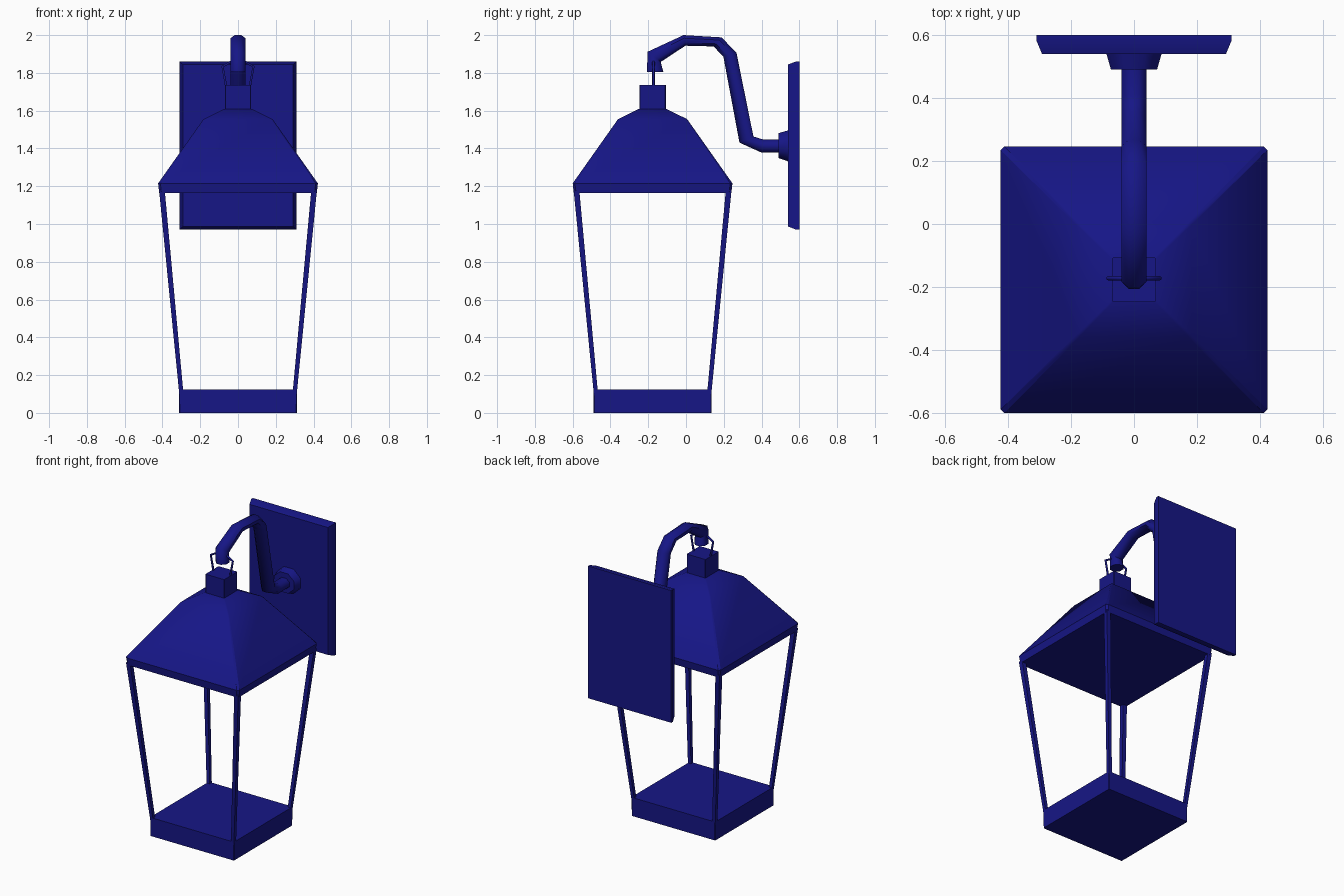
import bpy, bmesh, math
from mathutils import Vector

if "Cube" in bpy.data.objects:
    bpy.data.objects.remove(bpy.data.objects["Cube"])

CY = -0.177  # lantern centre in y

blue = bpy.data.materials.new("dark_blue_metal")
blue.diffuse_color = (0.008, 0.008, 0.24, 1)
blue.use_nodes = True
blue.node_tree.nodes["Principled BSDF"].inputs["Base Color"].default_value = blue.diffuse_color


def loft(name, rings, angle=30):
    """Skin a closed solid through rings of points."""
    bm = bmesh.new()
    loops = [[bm.verts.new(p) for p in r] for r in rings]
    n = len(loops[0])
    for a, b in zip(loops, loops[1:]):
        for i in range(n):
            j = (i + 1) % n
            bm.faces.new((a[i], a[j], b[j], b[i]))
    bm.faces.new(loops[0][::-1])
    bm.faces.new(loops[-1])
    bmesh.ops.recalc_face_normals(bm, faces=bm.faces)
    me = bpy.data.meshes.new(name)
    bm.to_mesh(me)
    bm.free()
    me.materials.append(blue)
    me.shade_smooth()
    me.set_sharp_from_angle(angle=math.radians(angle))
    ob = bpy.data.objects.new(name, me)
    bpy.context.collection.objects.link(ob)
    return ob


def square(h, z, c=0.004):
    """Horizontal square with small cut corners around the lantern axis."""
    pts = []
    for sx, sy, flip in ((1, 1, 0), (-1, 1, 1), (-1, -1, 0), (1, -1, 1)):
        pair = [(sx * h, sy * (h - c)), (sx * (h - c), sy * h)]
        pts += pair[::-1] if flip else pair
    return [(x, CY + y, z) for x, y in pts]


def rect(hx, z0, z1, y):
    return [(-hx, y, z0), (hx, y, z0), (hx, y, z1), (-hx, y, z1)]


def tube_ring(a, b, hx=0.04, n=8):
    """Ring whose outer and inner side-view points are a and b (y, z)."""
    a, b = Vector(a), Vector(b)
    mid, half = (a + b) / 2, (a - b) / 2
    k = 1 / math.cos(math.pi / n)
    ring = []
    for i in range(n):
        t = 2 * math.pi * (i + 0.5) / n
        p = mid + half * math.sin(t) * k
        ring.append((hx * math.cos(t) * k, p.x, p.y))
    return ring


# Base
loft("base", [square(0.312, 0), square(0.313, 0.125)])

# Roof with eave band, two slopes and a square cap
loft("roof", [square(0.417, 1.165, 0.012), square(0.423, 1.215, 0.012),
              square(0.183, 1.555, 0.008), square(0.072, 1.61)])
loft("roof_cap", [square(0.07, 1.60, 0.003), square(0.07, 1.735, 0.003)])

# Four tapered corner posts leaning outwards
for sx, sn in ((-1, "left"), (1, "right")):
    for sy, fn in ((-1, "front"), (1, "back")):
        rings = []
        for lo, hi, z in ((0.284, 0.306, 0.05), (0.388, 0.418, 1.18)):
            rings.append([(sx * u, CY + sy * v, z) for u, v in
                          ((lo, lo), (hi, lo), (hi, hi), (lo, hi))])
        loft(f"post_{fn}_{sn}", rings)

# Curved arm, given by its outer and inner outline in side view
outline = [((-0.207, 1.805), (-0.12, 1.805)), ((-0.203, 1.912), (-0.134, 1.858)),
           ((-0.013, 2.0), (-0.003, 1.944)), ((0.188, 1.988), (0.146, 1.940)),
           ((0.267, 1.907), (0.198, 1.886)), ((0.357, 1.463), (0.283, 1.431)),
           ((0.41, 1.447), (0.40, 1.378)), ((0.50, 1.447), (0.50, 1.378))]
loft("arm", [tube_ring(a, b) for a, b in outline], 50)

# Flared collar where the arm meets the wall plate
loft("collar", [tube_ring((0.49, 1.481), (0.49, 1.349), 0.073),
                tube_ring((0.545, 1.497), (0.545, 1.330), 0.089)], 50)

# Wall plate with chamfered front edge
loft("wall_plate", [rect(0.292, 0.987, 1.845, 0.54),
                    rect(0.31, 0.97, 1.86, 0.583),
                    rect(0.31, 0.97, 1.86, 0.60)])

# Wire bail from the cap through the arm end
cu = bpy.data.curves.new("wire_bail", "CURVE")
cu.dimensions = "3D"
cu.bevel_depth = 0.007
cu.bevel_resolution = 1
cu.use_fill_caps = True
path = [(0.062, 1.725), (0.082, 1.833), (0.03, 1.863)]
path = path + [(-x, z) for x, z in path[::-1]]
sp = cu.splines.new("POLY")
sp.points.add(len(path) - 1)
for p, (x, z) in zip(sp.points, path):
    p.co = (x, -0.172, z, 1)
cu.materials.append(blue)
bpy.context.collection.objects.link(bpy.data.objects.new("wire_bail", cu))
